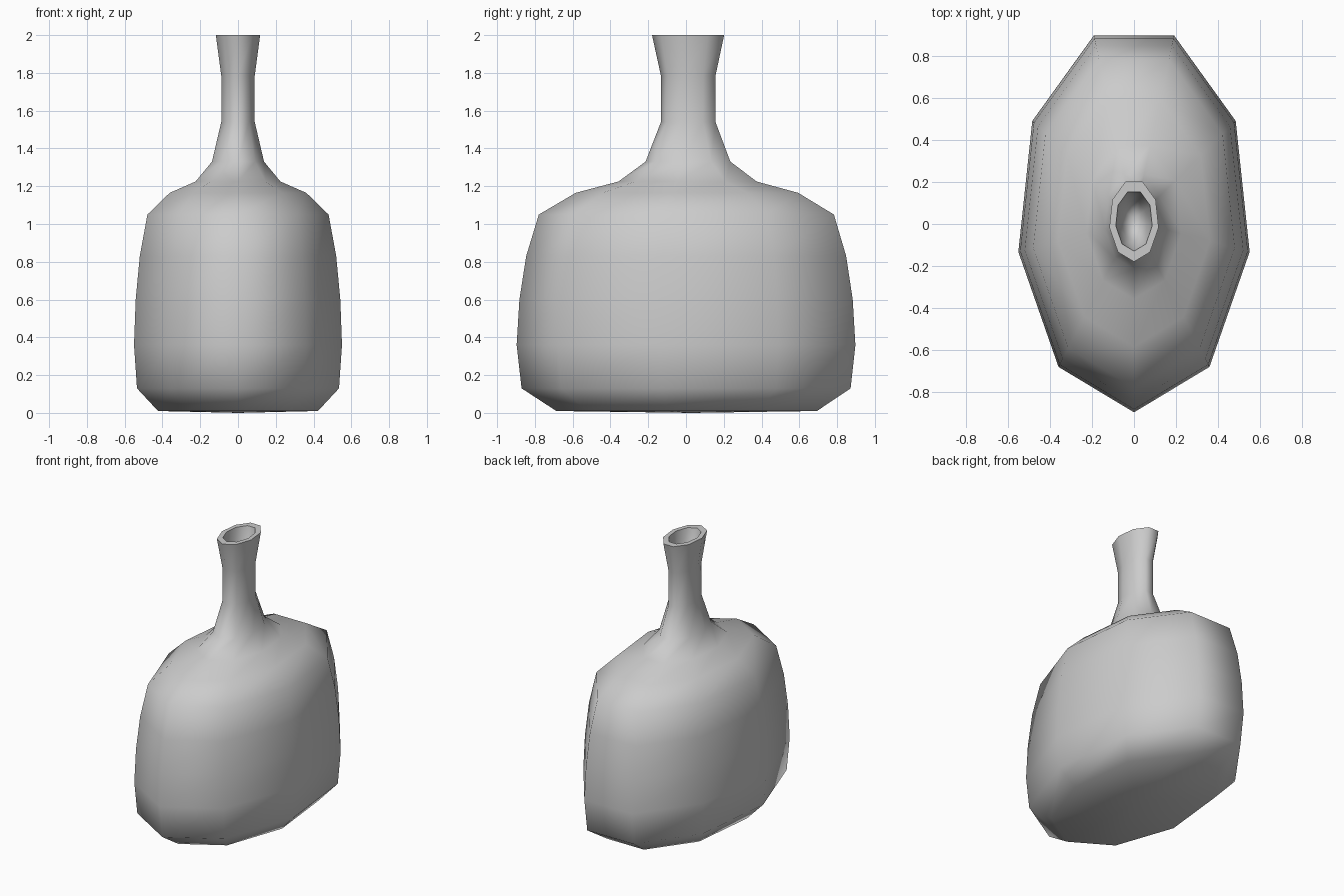
import bpy, bmesh
from math import sin, cos, radians

if "Cube" in bpy.data.objects:
    bpy.data.objects.remove(bpy.data.objects["Cube"])

SIDES = 9
RATIO = 1.654      # depth / width of the oval section
Y_OFF = 0.028      # centres the nine-sided section front to back

# profile (x radius, height): base, belly, shoulder, neck, lip, mouth cavity
profile = [(0.43, 0.01), (0.543, 0.13), (0.559, 0.36), (0.55, 0.60),
           (0.528, 0.83), (0.487, 1.05), (0.367, 1.165), (0.228, 1.225),
           (0.14, 1.33), (0.09, 1.54), (0.09, 1.785), (0.119, 2.0),
           (0.088, 2.0), (0.06, 1.785)]

bm = bmesh.new()


def ring(r, z):
    return [bm.verts.new((r * sin(radians(i * 360 / SIDES)),
                          -r * RATIO * cos(radians(i * 360 / SIDES)) + Y_OFF * (r / 0.559 * 0.5 + 0.5),
                          z)) for i in range(SIDES)]


# walls
rings = [ring(r, z) for r, z in profile]
for a, b in zip(rings, rings[1:]):
    for i in range(SIDES):
        j = (i + 1) % SIDES
        bm.faces.new((a[i], a[j], b[j], b[i]))

# base and cavity floor
for loop, z in ((rings[0], 0.0), (rings[-1], 1.70)):
    tip = bm.verts.new((0, Y_OFF, z))
    for i in range(SIDES):
        bm.faces.new((loop[i], loop[(i + 1) % SIDES], tip))

bmesh.ops.recalc_face_normals(bm, faces=bm.faces)
mesh = bpy.data.meshes.new("bottle")
bm.to_mesh(mesh)
bm.free()
bottle = bpy.data.objects.new("bottle", mesh)
bpy.context.collection.objects.link(bottle)

# smooth body, crisp lip
bpy.context.view_layer.objects.active = bottle
bottle.select_set(True)
bpy.ops.object.shade_smooth_by_angle(angle=radians(75))
